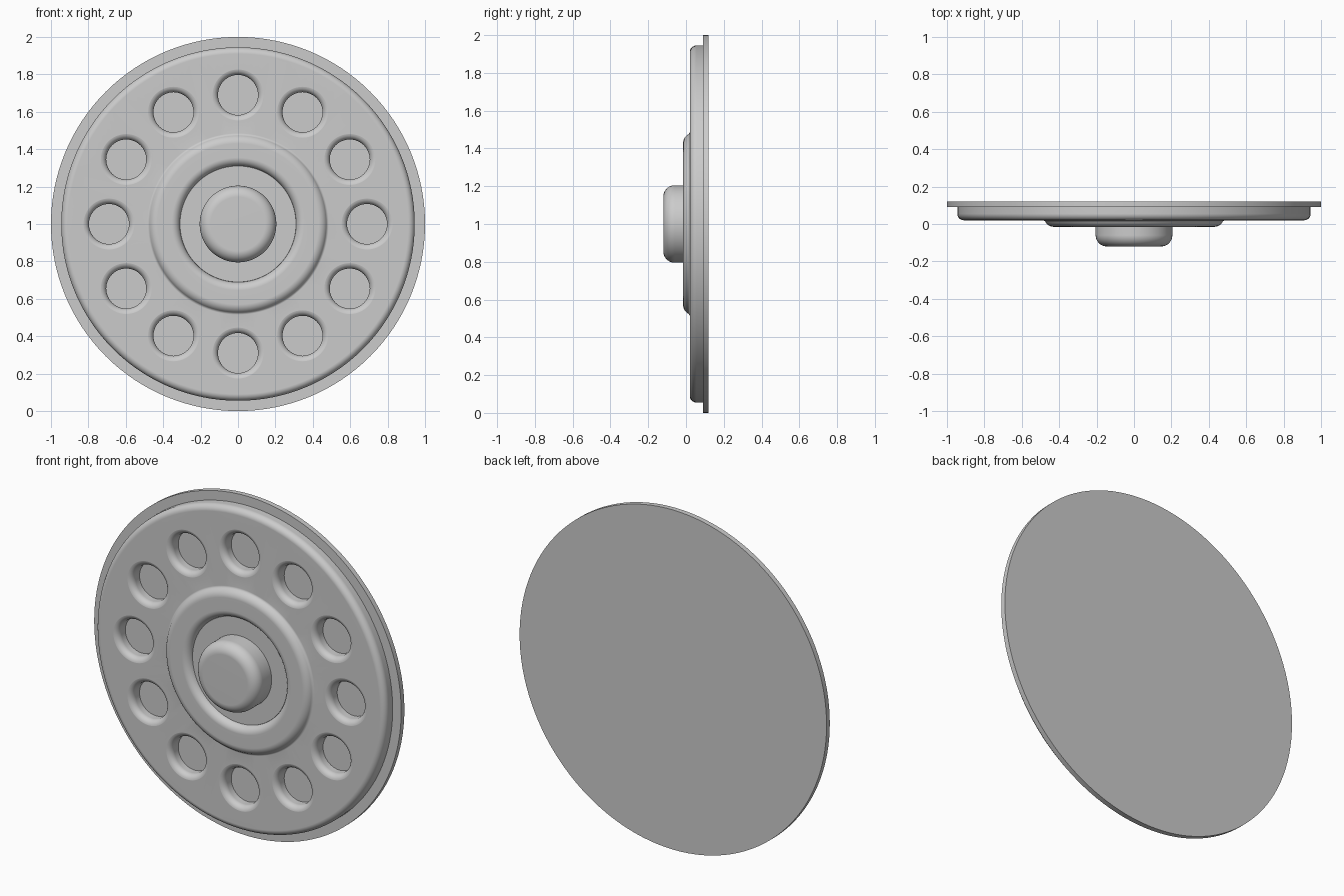
import bpy, bmesh
from math import cos, sin, pi, radians
from mathutils import Matrix, Vector

cube = bpy.data.objects.get("Cube")
if cube:
    bpy.data.objects.remove(cube, do_unlink=True)

grey = bpy.data.materials.new("plain grey")
grey.use_nodes = True
grey.diffuse_color = (0.6, 0.6, 0.6, 1)
grey.node_tree.nodes["Principled BSDF"].inputs["Base Color"].default_value = (0.6, 0.6, 0.6, 1)


def arc(r, y, radius, start, end, steps=8):
    """Arc points in (radius, depth) space, angles in degrees."""
    angles = [radians(start + (end - start) * i / steps) for i in range(steps + 1)]
    return [(r + radius * cos(a), y + radius * sin(a)) for a in angles]


def lathe(name, profile, segments, centres=((0, 1),)):
    """Turn a closed (radius, depth) profile about the y axis at each centre."""
    bm = bmesh.new()
    for cx, cz in centres:
        verts = [bm.verts.new((r, y, 0)) for r, y in profile]
        edges = [bm.edges.new(pair) for pair in zip(verts, verts[1:])]
        before = set(bm.verts) - set(verts)
        bmesh.ops.spin(bm, geom=verts + edges, cent=(0, 0, 0), axis=(0, 1, 0),
                       angle=2 * pi, steps=segments)
        fresh = [v for v in bm.verts if v not in before]
        bmesh.ops.transform(bm, matrix=Matrix.Translation(Vector((cx, 0, cz))), verts=fresh)
    bmesh.ops.remove_doubles(bm, verts=bm.verts[:], dist=0.0001)
    bmesh.ops.recalc_face_normals(bm, faces=bm.faces[:])
    mesh = bpy.data.meshes.new(name)
    bm.to_mesh(mesh)
    bm.free()
    mesh.materials.append(grey)
    obj = bpy.data.objects.new(name, mesh)
    bpy.context.collection.objects.link(obj)
    return obj


def finish(obj):
    """Smooth the rounded edges while keeping flats and corners crisp."""
    bpy.ops.object.select_all(action='DESELECT')
    obj.select_set(True)
    bpy.context.view_layer.objects.active = obj
    for mod in list(obj.modifiers):
        bpy.ops.object.modifier_apply(modifier=mod.name)
    bpy.ops.object.shade_smooth_by_angle(angle=radians(40))
    obj.modifiers.new("flat shading", 'WEIGHTED_NORMAL').keep_sharp = True


# Thin backing disc
back = lathe("backing_disc", [(0, 0.12), (1, 0.12), (1, 0.09), (0, 0.09)], 128)

# Face plate with rounded rim and raised ring around the hub recess
face = lathe("face_plate",
             [(0, 0.1), (0.945, 0.1)]
             + arc(0.91, 0.055, 0.035, 0, -90)
             + [(0.485, 0.02)]
             + arc(0.43, 0.035, 0.05, -25, -90)
             + arc(0.355, 0.03, 0.045, -90, -170)
             + [(0.31, 0.02), (0, 0.02)], 128)

# Twelve round holes with softly rounded lips
hole_centres = [(0.69 * cos(i * pi / 6), 1 + 0.69 * sin(i * pi / 6)) for i in range(12)]
cutter = lathe("hole_cutter",
               [(0, 0.15), (0.107, 0.15)]
               + arc(0.142, 0.0545, 0.035, 180, 270)
               + [(0.142, -0.1), (0, -0.1)], 48, hole_centres)
cutter.hide_render = True
cut = face.modifiers.new("holes", 'BOOLEAN')
cut.operation = 'DIFFERENCE'
cut.solver = 'EXACT'
cut.object = cutter

# Central hub button with rounded front edge
hub = lathe("hub", [(0, 0.05), (0.205, 0.05)]
            + arc(0.145, -0.06, 0.06, 0, -90, 10) + [(0, -0.12)], 96)

for part in (back, face, hub):
    finish(part)
bpy.data.objects.remove(cutter, do_unlink=True)
